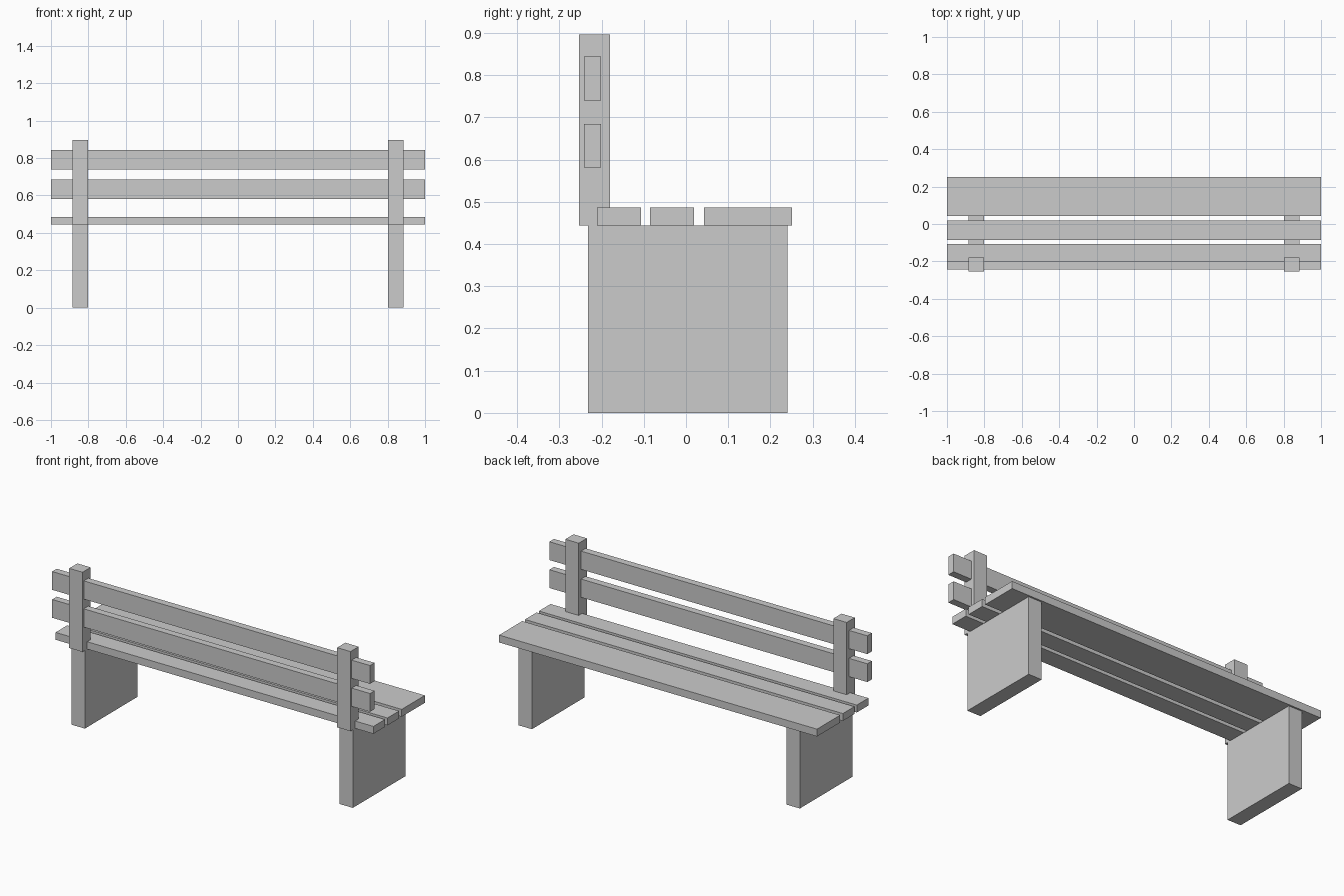
import bpy

if "Cube" in bpy.data.objects:
    bpy.data.objects.remove(bpy.data.objects["Cube"])


def box(name, x, y, z):
    """Axis-aligned box from (min, max) ranges."""
    ranges = (x, y, z)
    bpy.ops.mesh.primitive_cube_add(size=1, location=[(a + b) / 2 for a, b in ranges])
    ob = bpy.context.object
    ob.name = name
    ob.scale = [b - a for a, b in ranges]
    bpy.ops.object.transform_apply(location=False, rotation=False, scale=True)
    return ob


FULL = (-1, 1)
SEAT_Z = (0.444, 0.486)

# Seat: two narrow planks and one wide plank
for i, y in enumerate([(-0.211, -0.107), (-0.085, 0.019), (0.043, 0.251)]):
    box(f"seat_plank_{i + 1}", FULL, y, SEAT_Z)

# Backrest rails, passing through the posts
for i, z in enumerate([(0.581, 0.685), (0.740, 0.844)]):
    box(f"back_rail_{i + 1}", FULL, (-0.242, -0.201), z)

# Slab legs and backrest posts at both ends
for side, x in (("left", (-0.885, -0.801)), ("right", (0.801, 0.885))):
    box(f"{side}_leg", x, (-0.232, 0.241), (0, SEAT_Z[0]))
    box(f"{side}_post", x, (-0.253, -0.180), (SEAT_Z[0], 0.897))
